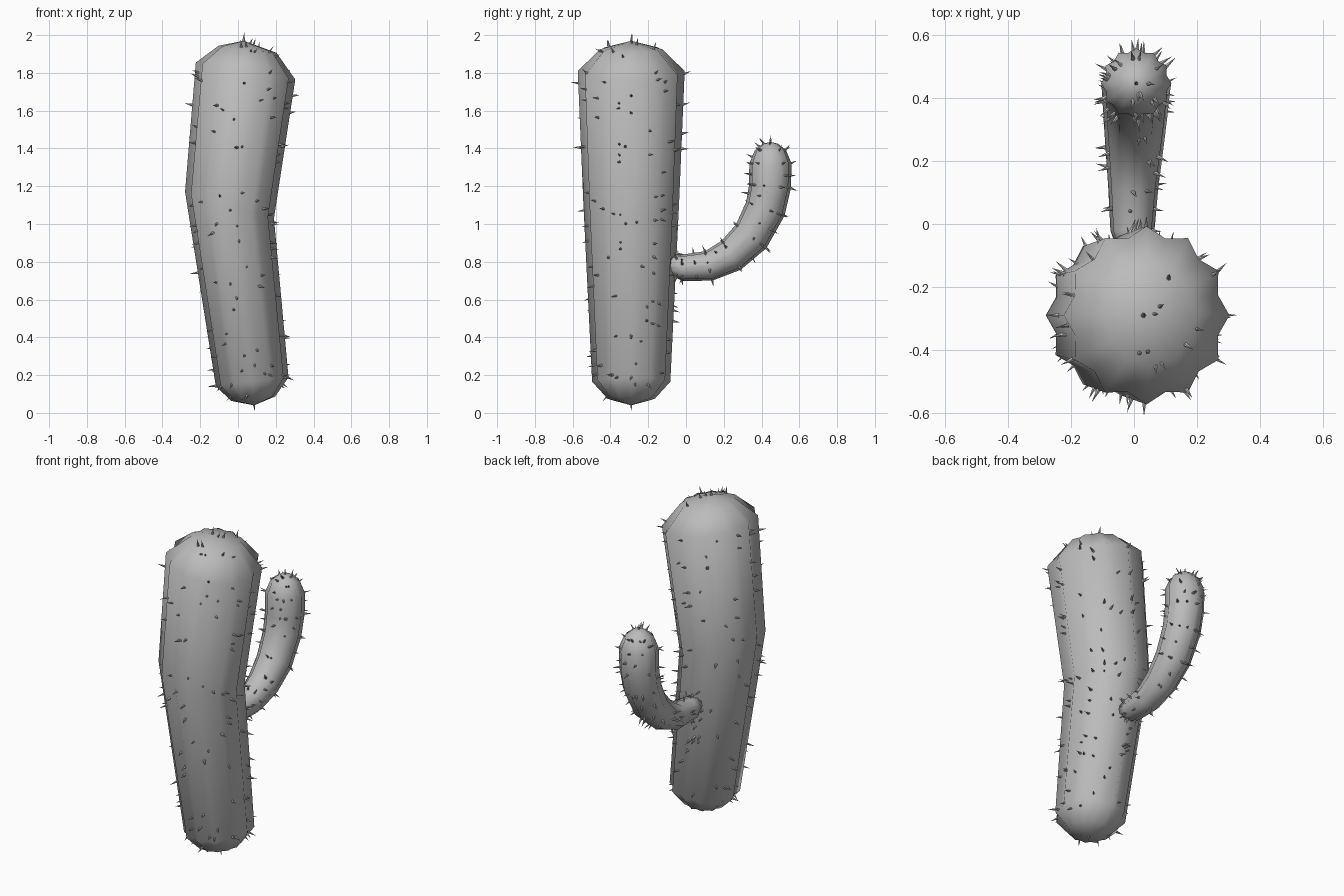
import bpy, bmesh, math, random
from mathutils import Vector

random.seed(7)
cube = bpy.data.objects.get("Cube")
if cube:
    bpy.data.objects.remove(cube)

SIDES = 24
VALLEY = 0.89

skin = bpy.data.materials.new("cactus_grey")
skin.use_nodes = True
skin.diffuse_color = (0.5, 0.5, 0.5, 1)
skin.node_tree.nodes["Principled BSDF"].inputs["Base Color"].default_value = (0.5, 0.5, 0.5, 1)


def add_object(name, bm):
    bmesh.ops.recalc_face_normals(bm, faces=bm.faces)
    mesh = bpy.data.meshes.new(name)
    bm.to_mesh(mesh)
    bm.free()
    mesh.materials.append(skin)
    obj = bpy.data.objects.new(name, mesh)
    bpy.context.collection.objects.link(obj)
    return obj


def ribbed_stem(name, rings, start, end):
    """Skin star-shaped rings (centre, side axis, up axis, radius) and close with poles."""
    bm = bmesh.new()
    loops = []
    for centre, u, v, radius in rings:
        loop = []
        for i in range(SIDES):
            a = math.tau * i / SIDES
            r = radius * (VALLEY if i % 2 else 1)
            loop.append(bm.verts.new(centre + u * r * math.cos(a) + v * r * math.sin(a)))
        loops.append(loop)
    for low, high in zip(loops, loops[1:]):
        for i in range(SIDES):
            j = (i + 1) % SIDES
            bm.faces.new((low[i], low[j], high[j], high[i]))
    for pole, loop in ((start, loops[0]), (end, loops[-1])):
        tip = bm.verts.new(pole)
        for i in range(SIDES):
            bm.faces.new((loop[i], loop[(i + 1) % SIDES], tip))
    obj = add_object(name, bm)
    obj.data.polygons.foreach_set("use_smooth", [True] * len(obj.data.polygons))
    return obj


def scatter_spines(name, stem, count, length, extra=()):
    """Small cones standing on random spots of the ridges and faces."""
    mesh = stem.data
    polys = list(mesh.polygons)
    spots = list(extra)
    for poly in random.choices(polys, weights=[p.area for p in polys], k=count):
        a, b, c = (mesh.vertices[i] for i in poly.vertices[:3])
        d = mesh.vertices[poly.vertices[-1]]
        s, t = random.choice((0, 0.5, 1)), random.random()
        spot = a.co.lerp(b.co, s).lerp(d.co.lerp(c.co, s), t)
        spots.append((spot, (a.normal + b.normal + c.normal + d.normal).normalized()))
    bm = bmesh.new()
    for spot, normal in spots:
        jitter = Vector([random.uniform(-0.2, 0.2) for _ in range(3)])
        turn = (normal + jitter).to_track_quat("Z", "Y").to_matrix().to_4x4()
        size = length * random.uniform(0.8, 1.2)
        turn.translation = spot + turn.to_3x3() @ Vector((0, 0, size * 0.35))
        bmesh.ops.create_cone(bm, segments=6, radius1=size * 0.17, radius2=0,
                              depth=size, cap_ends=True, matrix=turn)
    return add_object(name, bm)


# Main trunk: x, z, slope across x, radius
trunk_rings = []
for x, z, slope, radius in ((0.08, 0.075, 0.1, 0.125), (0.075, 0.165, 0.12, 0.207),
                            (-0.045, 1.10, -0.3, 0.253), (0.04, 1.81, -0.17, 0.283),
                            (0.05, 1.925, -0.12, 0.165)):
    tilt = Vector((0.93, 0, 0.93 * slope))
    trunk_rings.append((Vector((x, -0.29, z)), tilt, Vector((0, 1, 0)), radius))
base, crown = Vector((0.085, -0.29, 0.04)), Vector((0.03, -0.29, 1.97))
trunk = ribbed_stem("trunk", trunk_rings, base, crown)

# Side arm: y, z, direction angle in degrees, radius
arm_rings = []
for y, z, angle, radius in ((-0.08, 0.78, 0, 0.05), (-0.02, 0.768, 0, 0.07),
                            (0.12, 0.778, 14, 0.08), (0.24, 0.835, 33, 0.092),
                            (0.345, 0.935, 52, 0.102), (0.42, 1.08, 70, 0.108),
                            (0.445, 1.2, 85, 0.111), (0.447, 1.32, 90, 0.112),
                            (0.447, 1.39, 90, 0.083), (0.447, 1.425, 90, 0.04)):
    a = math.radians(angle)
    x = 0.012 * math.sin(a) - 0.005
    arm_rings.append((Vector((x, y, z)), Vector((1, 0, 0)),
                      Vector((0, -math.sin(a), math.cos(a))), radius))
arm = ribbed_stem("side_arm", arm_rings, Vector((0, -0.095, 0.78)), Vector((0.007, 0.447, 1.435)))

# Spines
up = Vector((0, 0, 1))
scatter_spines("trunk_spines", trunk, 170, 0.045, ((base, -up), (crown, up)))
scatter_spines("arm_spines", arm, 110, 0.042, ((Vector((0.007, 0.447, 1.435)), up),))
